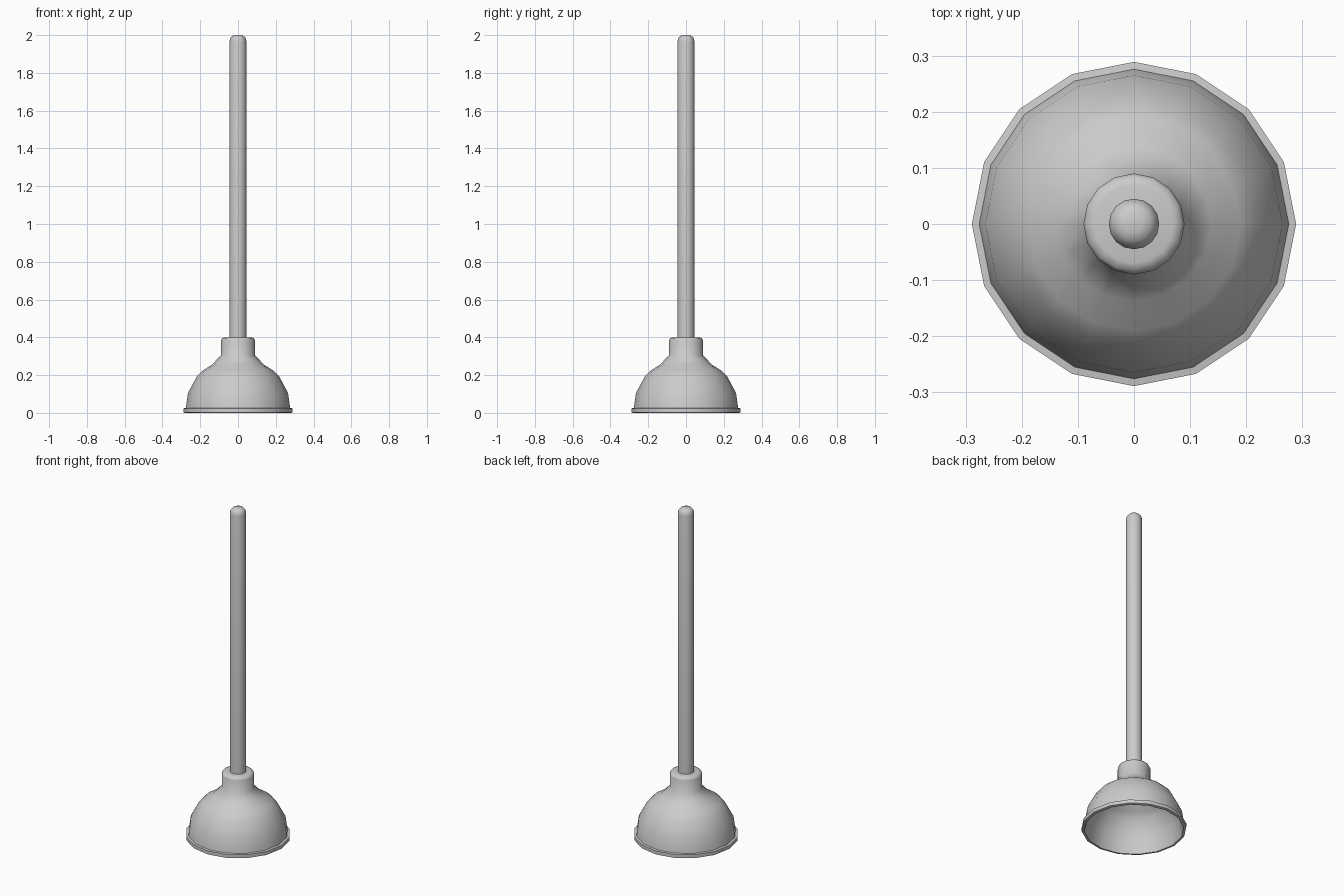
import bpy, bmesh, math

cube = bpy.data.objects.get("Cube")
if cube:
    bpy.data.objects.remove(cube, do_unlink=True)

SIDES = 16

grey = bpy.data.materials.new("light_grey")
grey.use_nodes = True
COLOUR = (0.6, 0.6, 0.6, 1)
grey.diffuse_color = COLOUR
grey.node_tree.nodes["Principled BSDF"].inputs["Base Color"].default_value = COLOUR


def lathe(name, profile, angle):
    """Spin (radius, height) points around z; a zero radius closes to a pole."""
    bm = bmesh.new()
    rings = []
    for r, z in profile:
        count = SIDES if r > 0 else 1
        rings.append([bm.verts.new((r * math.cos(math.tau * i / SIDES),
                                    r * math.sin(math.tau * i / SIDES), z))
                      for i in range(count)])
    for a, b in zip(rings, rings[1:]):
        for i in range(SIDES):
            j = (i + 1) % SIDES
            loop = [a[i % len(a)], a[j % len(a)], b[j % len(b)], b[i % len(b)]]
            bm.faces.new(list(dict.fromkeys(loop)))
    bmesh.ops.recalc_face_normals(bm, faces=bm.faces)
    mesh = bpy.data.meshes.new(name)
    bm.to_mesh(mesh)
    bm.free()
    mesh.materials.append(grey)
    obj = bpy.data.objects.new(name, mesh)
    bpy.context.collection.objects.link(obj)
    bpy.ops.object.select_all(action='DESELECT')
    obj.select_set(True)
    bpy.context.view_layer.objects.active = obj
    bpy.ops.object.shade_smooth_by_angle(angle=math.radians(angle))
    return obj


# Hollow bell with a collar, shoulder, flat rim and thin inner wall
lathe("rubber_cup", [
    (0, 0.40), (0.07, 0.40), (0.084, 0.396), (0.09, 0.383), (0.09, 0.305),
    (0.138, 0.255), (0.19, 0.222), (0.217, 0.195), (0.265, 0.105),
    (0.276, 0.026), (0.289, 0.024), (0.289, 0.003), (0.283, 0.0),
    (0.274, 0.0), (0.266, 0.026), (0.255, 0.10), (0.209, 0.187),
    (0.183, 0.212), (0.13, 0.246), (0.08, 0.297), (0, 0.297)], 50)

# Straight rod with a rounded tip
lathe("handle", [
    (0, 0.35), (0.045, 0.35), (0.045, 1.966), (0.041, 1.983),
    (0.031, 1.995), (0.016, 2.0), (0, 2.0)], 50)
